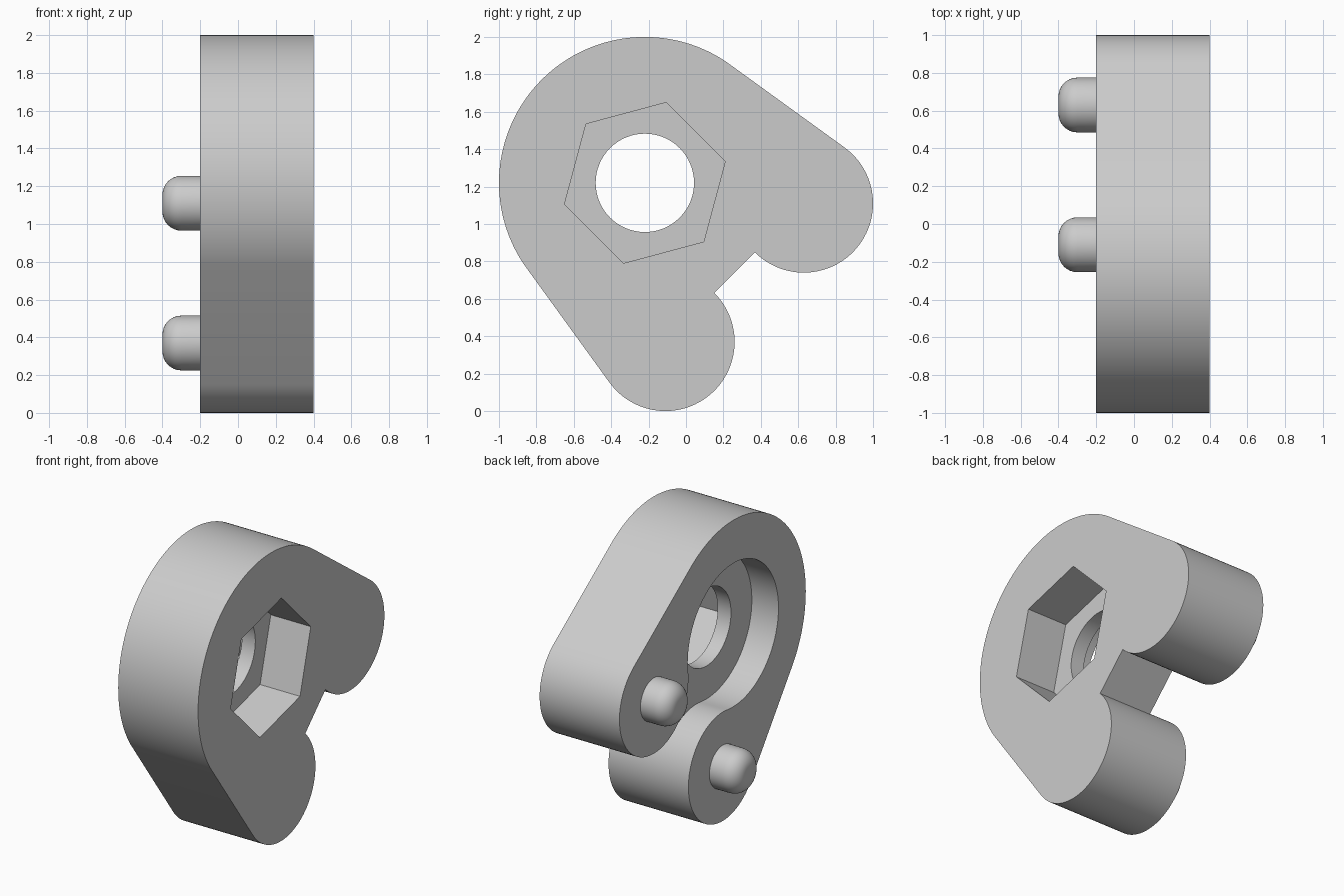
import bpy, bmesh
from math import radians, degrees, sin, cos, acos, atan2, hypot

if "Cube" in bpy.data.objects:
    bpy.data.objects.remove(bpy.data.objects["Cube"], do_unlink=True)

grey = bpy.data.materials.new("light grey")
grey.use_nodes = True
grey.diffuse_color = (0.6, 0.6, 0.6, 1)
grey.node_tree.nodes["Principled BSDF"].inputs["Base Color"].default_value = (0.6, 0.6, 0.6, 1)

# Layout in the y-z plane: one large hub and two equal lobes
HUB, HUB_R = (-0.22, 1.22), 0.78
LOBE_A, LOBE_B, LOBE_R = (0.63, 1.11), (-0.11, 0.37), 0.37
BACK, FLOOR, SEAT, FRONT = -0.2, 0.0, 0.1, 0.4


def arc(centre, radius, start, end, steps=48):
    """Points along an arc, angles in degrees."""
    angles = [radians(start + (end - start) * i / steps) for i in range(steps + 1)]
    return [(centre[0] + radius * cos(a), centre[1] + radius * sin(a)) for a in angles]


def prism(name, points, x0, x1, round_start=0):
    """Extrude a y-z outline along x, optionally rounding the rim at x0."""
    bm = bmesh.new()
    face = bm.faces.new([bm.verts.new((x0, y, z)) for y, z in points])
    rim = list(face.edges)
    new = bmesh.ops.extrude_face_region(bm, geom=[face], use_keep_orig=True)
    for v in new["geom"]:
        if isinstance(v, bmesh.types.BMVert):
            v.co.x = x1
    bmesh.ops.recalc_face_normals(bm, faces=bm.faces)
    if round_start:
        bmesh.ops.bevel(bm, geom=rim, offset=round_start, segments=8,
                        profile=0.5, affect='EDGES')
    mesh = bpy.data.meshes.new(name)
    bm.to_mesh(mesh)
    bm.free()
    mesh.materials.append(grey)
    obj = bpy.data.objects.new(name, mesh)
    bpy.context.collection.objects.link(obj)
    return obj


def activate(obj):
    bpy.ops.object.select_all(action='DESELECT')
    obj.select_set(True)
    bpy.context.view_layer.objects.active = obj


def cut(target, cutter):
    cutter.hide_render = True
    mod = target.modifiers.new("cut", 'BOOLEAN')
    mod.operation, mod.solver, mod.object = 'DIFFERENCE', 'EXACT', cutter
    activate(target)
    bpy.ops.object.modifier_apply(modifier=mod.name)
    bpy.data.objects.remove(cutter, do_unlink=True)


# Body: hub and lobes joined by tangent lines, with a flat notch between the lobes
dy, dz = LOBE_A[0] - HUB[0], LOBE_A[1] - HUB[1]
span = hypot(dy, dz)
toward = degrees(atan2(dz, dy))
tangent = toward + degrees(acos((HUB_R - LOBE_R) / span))
outline = (arc(LOBE_A, LOBE_R, tangent, -135)
           + arc(LOBE_B, LOBE_R, 45, -90 - tangent)
           + arc(HUB, HUB_R, -90 - tangent, tangent - 360, 72)[1:-1])
body = prism("body", outline, BACK, FRONT)

# Back recess: round pocket flowing around both lobes and out through the notch
neck_b = arc(LOBE_B, LOBE_R, 90 - toward, 45, 16)
neck_a = arc(LOBE_A, LOBE_R, -135, -180 + toward, 16)
mouth = [(y + 0.1, z - 0.1) for y, z in (neck_b[-1], neck_a[0])]
pocket = arc(HUB, span - LOBE_R, toward, 270 - toward, 72)[1:-1]
cut(body, prism("recess_cutter", pocket + neck_b + mouth + neck_a, BACK - 0.1, FLOOR))

# Hexagonal nut pocket on the front and the through hole
cut(body, prism("hex_cutter", arc(HUB, 0.445, 15, 375, 6)[:-1], SEAT, FRONT + 0.1))
cut(body, prism("hole_cutter", arc(HUB, 0.263, 0, 360, 64)[:-1], FLOOR - 0.05, SEAT + 0.05))

# Round-tipped pins on the back of the lobes
pins = [prism(name, arc(centre, 0.145, 0, 360)[:-1], -0.4, BACK + 0.02, 0.1)
        for name, centre in (("upper_pin", LOBE_A), ("lower_pin", LOBE_B))]

for obj in [body] + pins:
    activate(obj)
    bpy.ops.object.shade_smooth_by_angle(angle=radians(30))
